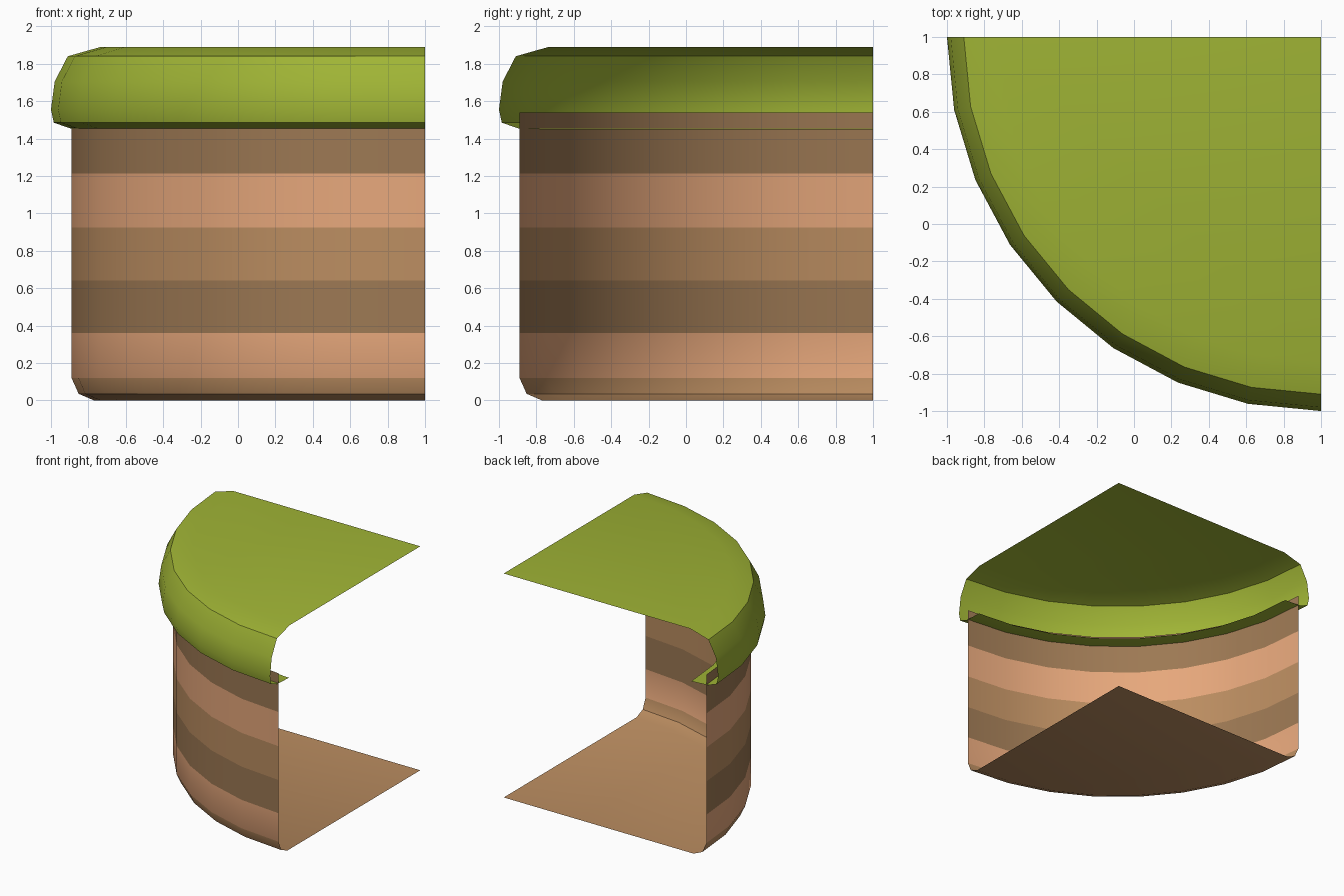
import bpy, bmesh, math

if "Cube" in bpy.data.objects:
    bpy.data.objects.remove(bpy.data.objects["Cube"])

STEPS = 8  # segments in the quarter turn


def material(name, srgb):
    m = bpy.data.materials.new(name)
    m.diffuse_color = [c ** 2.2 for c in srgb] + [1]
    m.use_nodes = True
    m.node_tree.nodes["Principled BSDF"].inputs["Base Color"].default_value = m.diffuse_color
    return m


def quarter_turn(name, profile, bands, mats):
    """Sweep (radius, z) points a quarter turn about the corner (1, 1)."""
    bm = bmesh.new()
    rings = []
    for r, z in profile:
        if r == 0:
            rings.append([bm.verts.new((1, 1, z))] * (STEPS + 1))
            continue
        angles = [math.pi + i * math.pi / 2 / STEPS for i in range(STEPS + 1)]
        rings.append([bm.verts.new((1 + r * math.cos(a), 1 + r * math.sin(a), z))
                      for a in angles])
    for low, high, band in zip(rings, rings[1:], bands):
        if low[0] is low[1]:      # flat floor sector
            f = bm.faces.new([low[0]] + high[::-1])
            f.material_index = band
        elif high[0] is high[1]:  # flat top sector
            f = bm.faces.new([high[0]] + low)
            f.material_index = band
        else:
            for i in range(STEPS):
                f = bm.faces.new((low[i], low[i + 1], high[i + 1], high[i]))
                f.material_index = band
    mesh = bpy.data.meshes.new(name)
    bm.to_mesh(mesh)
    bm.free()
    for m in mats:
        mesh.materials.append(m)
    obj = bpy.data.objects.new(name, mesh)
    bpy.context.collection.objects.link(obj)
    bpy.ops.object.select_all(action='DESELECT')
    obj.select_set(True)
    bpy.context.view_layer.objects.active = obj
    bpy.ops.object.shade_smooth_by_angle(angle=math.radians(30))
    return obj


tan = material("tan_earth", (0.73, 0.55, 0.38))
clay = material("clay_earth", (0.90, 0.65, 0.48))
brown = material("brown_earth", (0.61, 0.47, 0.33))
green = material("grass", (0.62, 0.70, 0.22))

# Striped earth wall with a bevelled foot and flat floor
quarter_turn("earth_body",
             [(0, 0), (1.77, 0), (1.852, 0.035), (1.89, 0.12), (1.89, 0.36), (1.89, 0.64),
              (1.89, 0.925), (1.89, 1.213), (1.89, 1.54)],
             [0, 0, 0, 1, 2, 0, 1, 2], [tan, clay, brown])

# Overhanging grass cap with a lip turned in underneath
quarter_turn("grass_cap",
             [(1.75, 1.448), (1.90, 1.455), (1.985, 1.485), (2.0, 1.555), (1.98, 1.705),
              (1.91, 1.84), (1.74, 1.888), (0, 1.888)],
             [0] * 7, [green])
